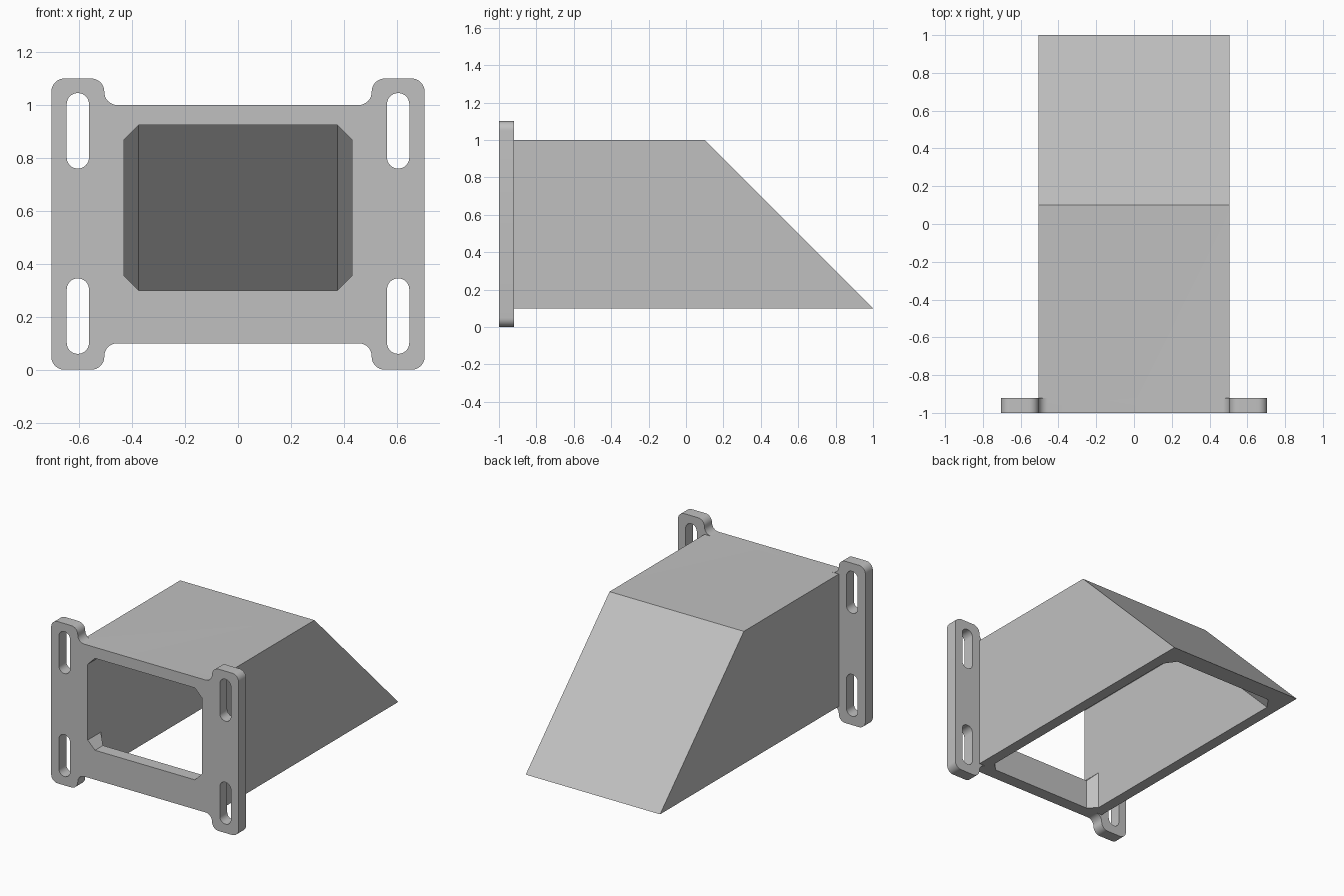
import bpy, bmesh, math
from mathutils import Vector

cube = bpy.data.objects.get("Cube")
if cube:
    bpy.data.objects.remove(cube, do_unlink=True)

grey = bpy.data.materials.new("plain grey")
grey.use_nodes = True
grey.diffuse_color = (0.53, 0.53, 0.53, 1)
grey.node_tree.nodes["Principled BSDF"].inputs["Base Color"].default_value = (0.53, 0.53, 0.53, 1)


def loft(name, sections):
    """Closed solid through matching rings of 3D points."""
    bm = bmesh.new()
    rings = [[bm.verts.new(p) for p in ring] for ring in sections]
    n = len(rings[0])
    for a, b in zip(rings, rings[1:]):
        for i in range(n):
            j = (i + 1) % n
            bm.faces.new((a[i], a[j], b[j], b[i]))
    bm.faces.new(rings[0][::-1])
    bm.faces.new(rings[-1])
    bmesh.ops.recalc_face_normals(bm, faces=bm.faces)
    mesh = bpy.data.meshes.new(name)
    bm.to_mesh(mesh)
    bm.free()
    mesh.materials.append(grey)
    obj = bpy.data.objects.new(name, mesh)
    bpy.context.collection.objects.link(obj)
    return obj


def rounded(corners, r, steps=8):
    """Round every right-angled corner of an outline."""
    pts = [Vector(c) for c in corners]
    out = []
    for i, p in enumerate(pts):
        a = (pts[i - 1] - p).normalized()
        b = (pts[(i + 1) % len(pts)] - p).normalized()
        c = p + r * (a + b)
        for k in range(steps + 1):
            t = math.pi / 2 * k / steps
            out.append(c - r * (b * math.cos(t) + a * math.sin(t)))
    return out


def along_y(outline, y0, y1):
    return [[(x, y, z) for x, z in outline] for y in (y0, y1)]


def along_x(profile, x):
    return [(x, y, z) for y, z in profile]


def combine(target, tool, operation):
    mod = target.modifiers.new("join", 'BOOLEAN')
    mod.operation, mod.solver, mod.object = operation, 'EXACT', tool
    bpy.context.view_layer.objects.active = target
    bpy.ops.object.modifier_apply(modifier=mod.name)
    bpy.data.objects.remove(tool, do_unlink=True)


# Mounting flange: four rounded ears around a central panel
quarter = [(0.505, 0.45), (0.505, 0.55), (0.705, 0.55)]
right_half = quarter + [(x, -z) for x, z in reversed(quarter)]
outline = right_half + [(-x, -z) for x, z in right_half]
outline = [(x, z + 0.55) for x, z in outline]
hood = loft("mounting_hood", along_y(rounded(outline, 0.049), -1, -0.92))

# Hood body with sloping back
side = [(-0.96, 0.1), (-0.96, 1.0), (0.1, 1.0), (1.0, 0.1)]
combine(hood, loft("hood_body", [along_x(side, x) for x in (-0.505, 0.505)]), 'UNION')


# Passage from the front opening to the open underside, with chamfered edges
def passage(inset):
    top, low, lip = 0.925 - inset, 0.3 + inset, -0.915 + inset
    slope = 0.975 - inset * math.sqrt(2)
    return [(-1.2, top), (slope - top, top), (slope + 0.1, -0.1),
            (lip, -0.1), (lip, low), (-1.2, low)]


c = 0.055
rings = [along_x(passage(i), x) for x, i in
         ((-0.43, c), (-0.375, 0), (0.375, 0), (0.43, c))]
combine(hood, loft("passage_cutter", rings), 'DIFFERENCE')

# Screw slots in the ears
for sx in (-1, 1):
    for zc in (0.2025, 0.9025):
        x, w, h = 0.605 * sx, 0.042, 0.1425
        slot = [(x - w, zc - h), (x + w, zc - h), (x + w, zc + h), (x - w, zc + h)]
        combine(hood, loft("slot_cutter", along_y(rounded(slot, 0.0415), -1.1, -0.8)), 'DIFFERENCE')

# Smooth the rounded corners, keep the flat edges crisp
bpy.ops.object.select_all(action='DESELECT')
hood.select_set(True)
bpy.context.view_layer.objects.active = hood
bpy.ops.object.shade_smooth_by_angle(angle=math.radians(30))
